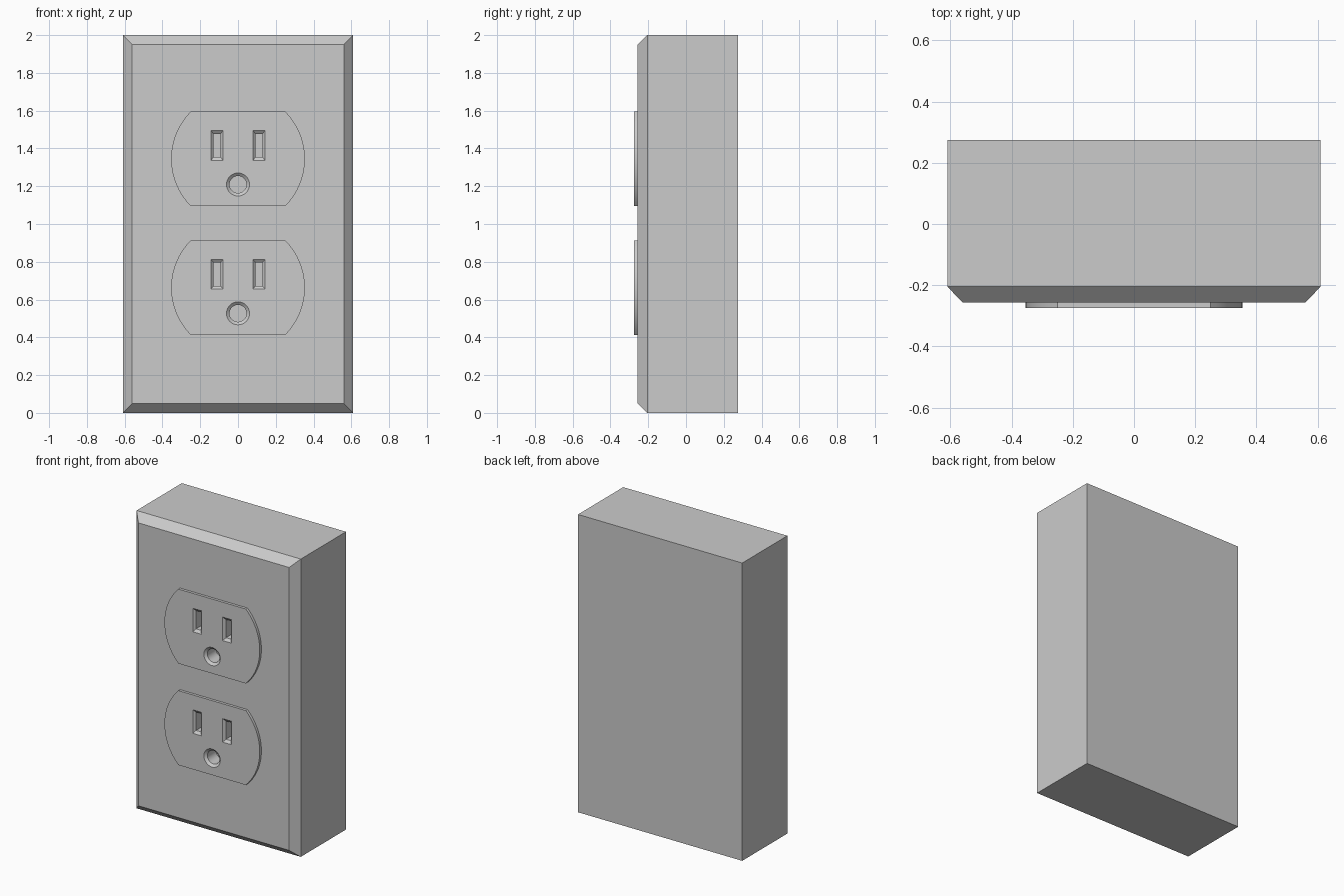
import bpy, bmesh
from math import sin, cos, pi, asin

if "Cube" in bpy.data.objects:
    bpy.data.objects.remove(bpy.data.objects["Cube"])


def rect(cx, cz, hx, hz):
    return [(cx - hx, cz - hz), (cx + hx, cz - hz), (cx + hx, cz + hz), (cx - hx, cz + hz)]


def circle(cx, cz, r, n=32):
    return [(cx + r * cos(2 * pi * i / n), cz + r * sin(2 * pi * i / n)) for i in range(n)]


def flattened_circle(cz, r, half_height, n=20):
    a = asin(half_height / r)
    side = [-a + 2 * a * i / n for i in range(n + 1)]
    return [(r * cos(t), cz + r * sin(t)) for t in side + [t + pi for t in side]]


def loft(bm, sections):
    """Closed solid through (y, outline) sections."""
    rings = [[bm.verts.new((x, y, z)) for x, z in pts] for y, pts in sections]
    for a, b in zip(rings, rings[1:]):
        for i in range(len(a)):
            j = (i + 1) % len(a)
            bm.faces.new((a[i], a[j], b[j], b[i]))
    bm.faces.new(rings[0])
    bm.faces.new(rings[-1])


def make(name, solids):
    bm = bmesh.new()
    for sections in solids:
        loft(bm, sections)
    bmesh.ops.recalc_face_normals(bm, faces=bm.faces[:])
    me = bpy.data.meshes.new(name)
    bm.to_mesh(me)
    bm.free()
    ob = bpy.data.objects.new(name, me)
    bpy.context.collection.objects.link(ob)
    return ob


def select(ob):
    bpy.ops.object.select_all(action='DESELECT')
    ob.select_set(True)
    bpy.context.view_layer.objects.active = ob


def cut(ob, cutter):
    select(ob)
    mod = ob.modifiers.new("holes", 'BOOLEAN')
    mod.operation, mod.solver, mod.object = 'DIFFERENCE', 'EXACT', cutter
    bpy.ops.object.modifier_apply(modifier=mod.name)


FRONT, PLATE, RIM, FLOOR = -0.275, -0.257, -0.261, -0.17


def hole(outer, inner):
    # chamfered mouth, then a straight shaft
    return [(FRONT - 0.03, outer), (FRONT, outer), (RIM, inner), (FLOOR, inner)]


# Wall box with chamfered front
box = make("wall_box", [[(0.275, rect(0, 1, 0.61, 1)), (-0.205, rect(0, 1, 0.61, 1)),
                         (PLATE, rect(0, 1, 0.56, 0.95))]])

# Two raised socket faces with blade slots and a ground hole
for label, cz in (("upper", 1.345), ("lower", 0.663)):
    outline = flattened_circle(cz, 0.354, 0.25)
    face = make(label + "_socket_face", [[(PLATE, outline), (FRONT, outline)]])
    holes = [hole(rect(sx * 0.111, cz + 0.071, 0.032, 0.079),
                  rect(sx * 0.111, cz + 0.071, 0.018, 0.061)) for sx in (-1, 1)]
    holes.append(hole(circle(0, cz - 0.136, 0.061), circle(0, cz - 0.136, 0.045)))
    cutter = make(label + "_hole_cutter", holes)
    cutter.hide_render = True
    cut(face, cutter)
    cut(box, cutter)
    bpy.data.objects.remove(cutter)
    select(face)
    bpy.ops.object.shade_smooth_by_angle(angle=pi / 6)

select(box)
bpy.ops.object.shade_smooth_by_angle(angle=pi / 6)
